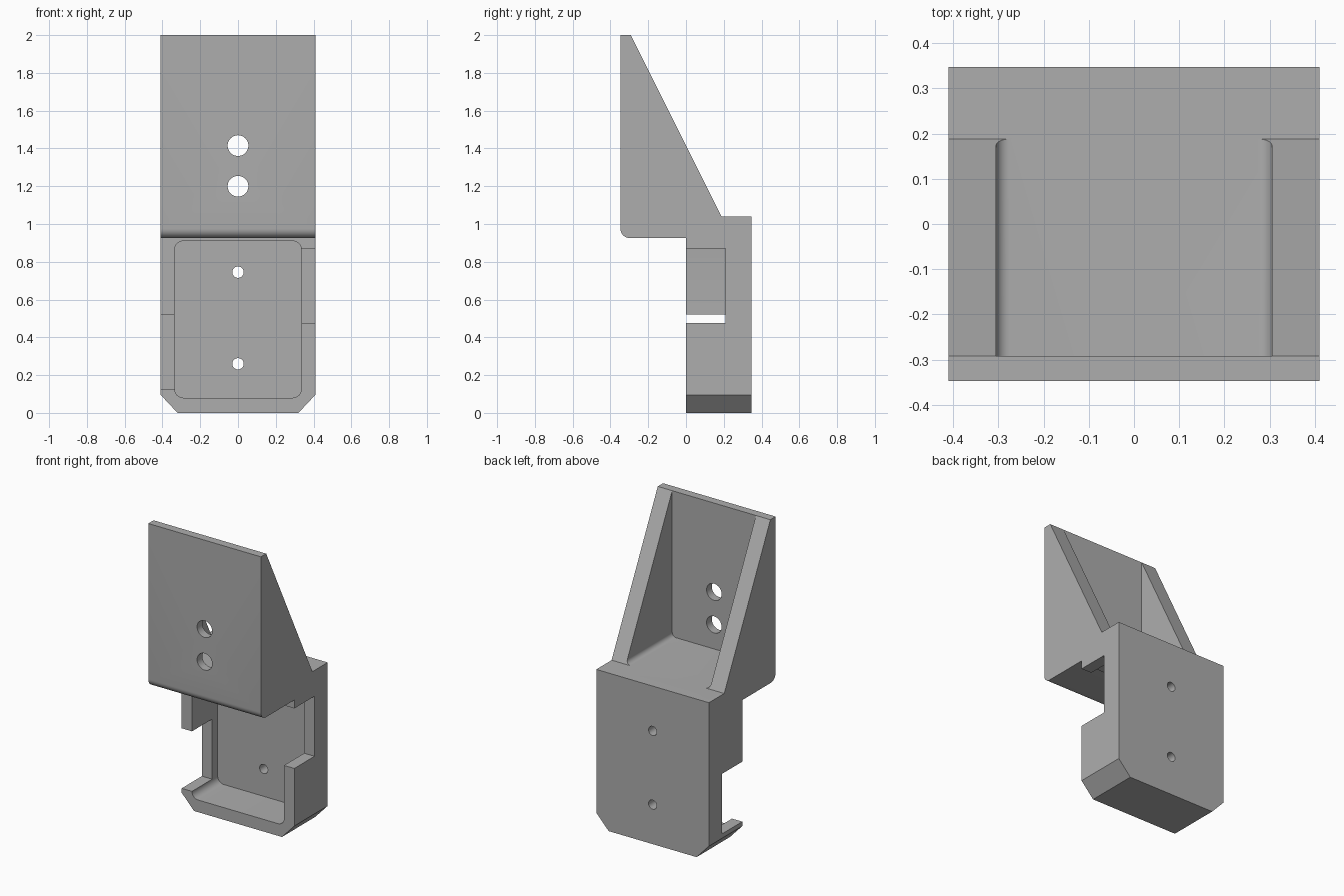
import bpy, bmesh, math
from mathutils import Vector

cube = bpy.data.objects.get("Cube")
if cube:
    bpy.data.objects.remove(cube, do_unlink=True)

grey = bpy.data.materials.new("plain grey")
grey.use_nodes = True
colour = (0.42, 0.42, 0.42, 1)
grey.diffuse_color = colour
grey.node_tree.nodes["Principled BSDF"].inputs["Base Color"].default_value = colour


def prism(name, points, axis, lo, hi):
    """Extrude a 2D outline along x (points are y, z) or y (points are x, z)."""
    bm = bmesh.new()

    def place(p, t):
        return (t, p[0], p[1]) if axis == "x" else (p[0], t, p[1])

    face = bm.faces.new([bm.verts.new(place(p, lo)) for p in points])
    new = bmesh.ops.extrude_face_region(bm, geom=[face])["geom"]
    shift = Vector(place((0, 0), hi - lo))
    bmesh.ops.translate(bm, vec=shift, verts=[v for v in new if isinstance(v, bmesh.types.BMVert)])
    bmesh.ops.recalc_face_normals(bm, faces=bm.faces)
    mesh = bpy.data.meshes.new(name)
    bm.to_mesh(mesh)
    bm.free()
    mesh.materials.append(grey)
    obj = bpy.data.objects.new(name, mesh)
    bpy.context.collection.objects.link(obj)
    return obj


def arc(cx, cz, r, start, end, steps=8):
    angles = [math.radians(start + (end - start) * i / steps) for i in range(steps + 1)]
    return [(cx + r * math.cos(a), cz + r * math.sin(a)) for a in angles]


def rect(x0, x1, z0, z1):
    return [(x0, z0), (x1, z0), (x1, z1), (x0, z1)]


def cut(body, cutter):
    cutter.hide_render = True
    mod = body.modifiers.new("cut", "BOOLEAN")
    mod.operation, mod.solver, mod.object = "DIFFERENCE", "EXACT", cutter
    bpy.context.view_layer.objects.active = body
    bpy.ops.object.modifier_apply(modifier=mod.name)
    bpy.data.objects.remove(cutter, do_unlink=True)


W, D = 0.41, 0.347          # half width, half depth
LEDGE, SHELF = 0.925, 1.04  # underside and top of the middle shelf

# Bracket body: side outline with a rounded lower front edge
outline = [(-D, 2), (-0.292, 2), (0.188, SHELF), (D, SHELF), (D, 0), (0, 0), (0, LEDGE)]
outline += arc(-D + 0.05, LEDGE + 0.05, 0.05, 270, 180)
body = prism("bracket_body", outline, "x", -W, W)

# Upper bay between the two gusset walls, filleted along the floor
r = 0.03
bay = arc(-0.305 + r, SHELF + r, r, 180, 270) + arc(0.305 - r, SHELF + r, r, 270, 360)
bay += [(0.305, 2.2), (-0.305, 2.2)]
cut(body, prism("bay_cutter", bay, "y", -0.292, 0.3))

# Lower pocket with rounded corners
r, px, z0, z1 = 0.045, 0.335, 0.08, 0.91
pocket = (arc(px - r, z1 - r, r, 0, 90) + arc(-px + r, z1 - r, r, 90, 180)
          + arc(-px + r, z0 + r, r, 180, 270) + arc(px - r, z0 + r, r, 270, 360))
cut(body, prism("pocket_cutter", pocket, "y", -0.1, 0.267))

# Staggered side notches
cut(body, prism("left_notch_cutter", rect(0.2, 0.6, 0.475, 0.87), "y", -0.1, 0.21))
cut(body, prism("right_notch_cutter", rect(-0.6, -0.2, 0.125, 0.52), "y", -0.1, 0.21))

# Chamfered bottom corners
for s in (-1, 1):
    corner = [(s * 0.32, 0), (s * W, 0.096), (s * 0.6, 0.299), (s * 0.6, -0.2), (s * 0.133, -0.2)]
    cut(body, prism("chamfer_cutter", corner, "y", -0.1, 0.5))

# Screw holes: large through the front plate, small through the back plate
for z, radius, lo, hi in ((1.415, 0.055, -0.5, -0.2), (1.2, 0.055, -0.5, -0.2),
                          (0.745, 0.03, 0.2, 0.5), (0.26, 0.03, 0.2, 0.5)):
    cut(body, prism("hole_cutter", arc(0, z, radius, 0, 360, 32)[:-1], "y", lo, hi))

# Smooth the fillets and holes, keep the edges crisp
bpy.ops.object.select_all(action="DESELECT")
body.select_set(True)
bpy.context.view_layer.objects.active = body
bpy.ops.object.shade_smooth_by_angle(angle=math.radians(30))
